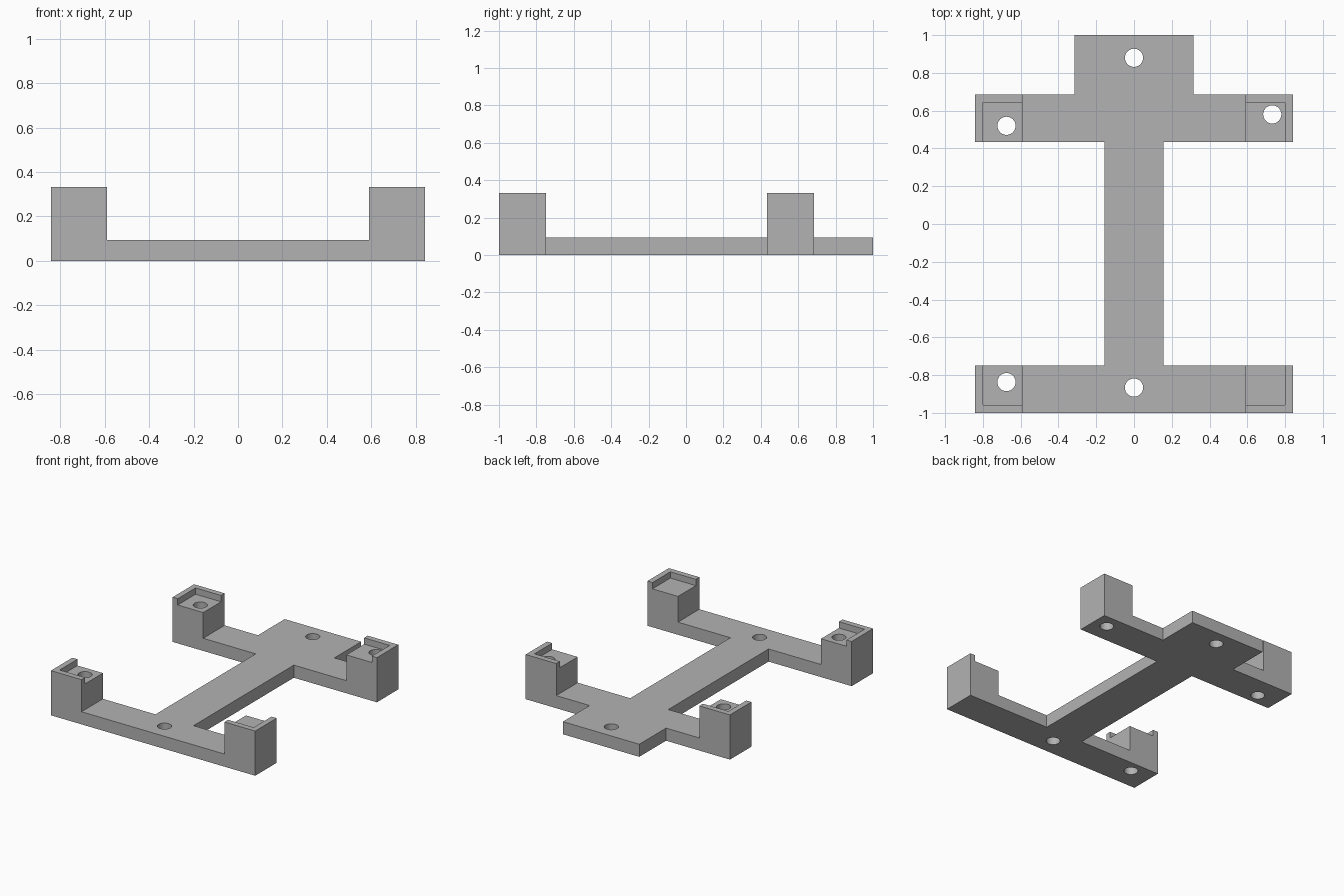
import bpy
import bmesh
from mathutils import Matrix, Vector

cube = bpy.data.objects.get("Cube")
if cube:
    bpy.data.objects.remove(cube, do_unlink=True)

THICK, TOP, SEAT = 0.094, 0.333, 0.286
HALF_W, POST, LIP = 0.842, 0.252, 0.042
FRONT_ARM, BACK_ARM = (-1.0, -0.748), (0.433, 0.685)
SPINE, HEAD, HOLE_R = 0.157, 0.315, 0.048
HOLES = [(0, 0.88), (0, -0.866), (-0.675, 0.52), (-0.675, -0.837), (0.732, 0.58)]

grey = bpy.data.materials.new("plain grey")
grey.use_nodes = True
grey.diffuse_color = (0.45, 0.45, 0.45, 1)
grey.node_tree.nodes["Principled BSDF"].inputs["Base Color"].default_value = grey.diffuse_color


def make_object(name, bm):
    bmesh.ops.recalc_face_normals(bm, faces=bm.faces[:])
    mesh = bpy.data.meshes.new(name)
    bm.to_mesh(mesh)
    bm.free()
    mesh.materials.append(grey)
    obj = bpy.data.objects.new(name, mesh)
    bpy.context.collection.objects.link(obj)
    return obj


def box(name, low, high):
    low, high = Vector(low), Vector(high)
    bm = bmesh.new()
    bmesh.ops.create_cube(bm, size=1, matrix=Matrix.Translation((low + high) / 2)
                          @ Matrix.Diagonal((*(high - low), 1)))
    return make_object(name, bm)


def prism(name, outline, height):
    bm = bmesh.new()
    face = bm.faces.new([bm.verts.new((x, y, 0)) for x, y in outline])
    side = bmesh.ops.extrude_face_region(bm, geom=[face])["geom"]
    bmesh.ops.translate(bm, vec=(0, 0, height),
                        verts=[v for v in side if isinstance(v, bmesh.types.BMVert)])
    return make_object(name, bm)


def cylinder(name, x, y):
    bm = bmesh.new()
    bmesh.ops.create_cone(bm, cap_ends=True, segments=48, radius1=HOLE_R, radius2=HOLE_R,
                          depth=2, matrix=Matrix.Translation((x, y, 0)))
    return make_object(name, bm)


def cut(obj, cutter):
    """Subtract the cutter, bake the result and discard the cutter."""
    cutter.hide_render = True
    mod = obj.modifiers.new("cut", 'BOOLEAN')
    mod.operation, mod.solver, mod.object = 'DIFFERENCE', 'EXACT', cutter
    bpy.context.view_layer.update()
    graph = bpy.context.evaluated_depsgraph_get()
    mesh = bpy.data.meshes.new_from_object(obj.evaluated_get(graph))
    obj.modifiers.clear()
    obj.data = mesh
    bpy.data.objects.remove(cutter, do_unlink=True)


# Flat base: front arm, spine, back arm and head in one mirrored outline
half = [(HALF_W, FRONT_ARM[0]), (HALF_W, FRONT_ARM[1]), (SPINE, FRONT_ARM[1]),
        (SPINE, BACK_ARM[0]), (HALF_W, BACK_ARM[0]), (HALF_W, BACK_ARM[1]),
        (HEAD, BACK_ARM[1]), (HEAD, 1.0)]
base = prism("base_plate", half + [(-x, y) for x, y in reversed(half)], THICK)
for x, y in HOLES:
    cut(base, cylinder("hole_cutter", x, y))

# Corner posts, each with a recessed seat leaving an L-shaped lip outside
for end, (y0, y1) in (("front", FRONT_ARM), ("back", BACK_ARM)):
    for side, s in (("left", 1), ("right", -1)):
        xa, xb = sorted((s * HALF_W, s * (HALF_W - POST)))
        post = box(f"{end}_{side}_post", (xa, y0, THICK), (xb, y1, TOP))
        pa, pb = sorted((s * (HALF_W - LIP), s * (HALF_W - POST - 0.1)))
        ya, yb = (y0 + LIP, y1 + 0.1) if end == "front" else (y0 - 0.1, y1 - LIP)
        cut(post, box("seat_cutter", (pa, ya, SEAT), (pb, yb, TOP + 0.1)))
        for x, y in HOLES:
            if xa < x < xb and y0 < y < y1:
                cut(post, cylinder("hole_cutter", x, y))
